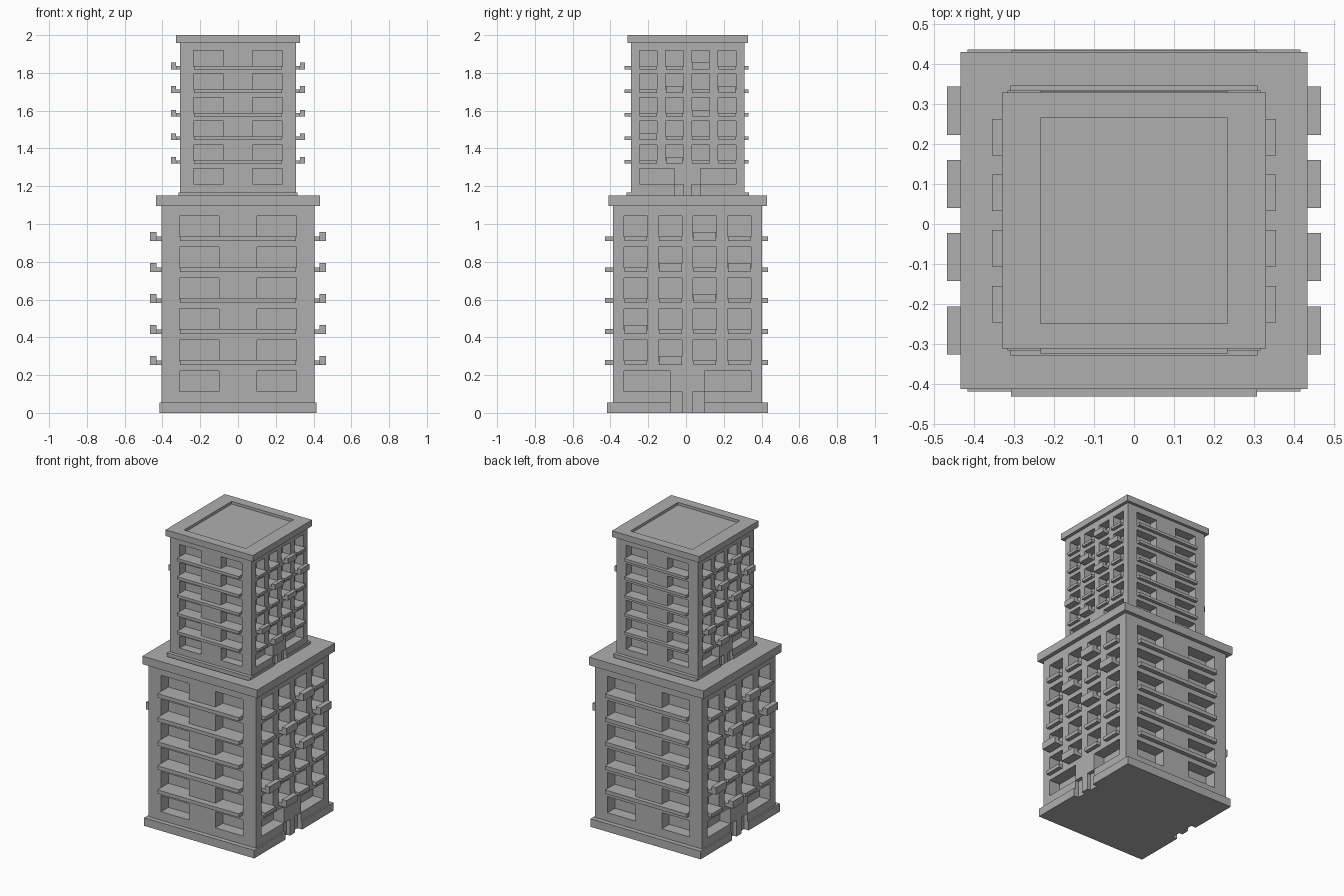
import bpy
import bmesh
from mathutils import Matrix

if "Cube" in bpy.data.objects:
    bpy.data.objects.remove(bpy.data.objects["Cube"])

concrete = bpy.data.materials.new("grey_concrete")
concrete.use_nodes = True
GREY = (0.43, 0.43, 0.43, 1)
concrete.diffuse_color = GREY
concrete.node_tree.nodes["Principled BSDF"].inputs["Base Color"].default_value = GREY

FLOOR = 0.164            # storey height
WALL_X, WALL_Y = 0.405, 0.395
DEPTH = 0.08             # window recess
COLUMNS = (-0.274, -0.091, 0.091, 0.274)
BOXES = {(0, 1), (1, 0), (2, 2), (3, 1), (3, 3), (4, 2)}   # (floor, column)
CENTRE_Y = 0.0085


def make(name, boxes):
    """One object from boxes given as (x0, x1, y0, y1, z0, z1)."""
    bm = bmesh.new()
    for x0, x1, y0, y1, z0, z1 in boxes:
        mid = Matrix.Translation(((x0 + x1) / 2, (y0 + y1) / 2, (z0 + z1) / 2))
        size = Matrix.Diagonal((x1 - x0, y1 - y0, z1 - z0, 1))
        bmesh.ops.create_cube(bm, size=1, matrix=mid @ size)
    mesh = bpy.data.meshes.new(name)
    bm.to_mesh(mesh)
    bm.free()
    mesh.materials.append(concrete)
    obj = bpy.data.objects.new(name, mesh)
    bpy.context.collection.objects.link(obj)
    return obj


def turned(boxes):
    """The boxes plus their copies turned half round the vertical axis."""
    return boxes + [(-b, -a, -d, -c, e, f) for a, b, c, d, e, f in boxes]


def carve(obj, cutter):
    mod = obj.modifiers.new("openings", 'BOOLEAN')
    mod.object = cutter
    mod.solver = 'EXACT'
    graph = bpy.context.evaluated_depsgraph_get()
    mesh = bpy.data.meshes.new_from_object(obj.evaluated_get(graph))
    obj.modifiers.clear()
    obj.data = mesh


def block(half_x, half_y, z0, z1):
    return (-half_x, half_x, -half_y, half_y, z0, z1)


def tower(prefix, scale, base):
    # Window openings on the long balcony faces and the side faces
    holes = []
    for i in range(6):
        z0, z1 = 0.112 + i * FLOOR, 0.222 + i * FLOOR
        for a, b in ((-0.31, -0.1), (0.1, 0.31)):
            holes.append((a, b, -WALL_Y - 0.1, -WALL_Y + DEPTH, z0, z1))
        if i == 0:
            spans = [(-0.336, -0.09), (0.09, 0.336)]
        else:
            spans = [(c - 0.062, c + 0.062) for c in COLUMNS]
        for a, b in spans:
            holes.append((WALL_X - DEPTH, WALL_X + 0.1, a, b, z0, z1))
    window_cutter = make("window_cutter", turned(holes))
    door_cutter = make("door_cutter", turned(
        [(WALL_X - 0.025, WALL_X + 0.1, -0.09, 0.09, -0.1, 0.111)]))
    roof_cutter = make("roof_cutter", [block(0.307, 0.337, 1.126, 1.3)])

    walls = make(prefix + "_walls", [block(WALL_X, WALL_Y, 0, 1.1)])
    plinth = make(prefix + "_plinth", [block(0.415, 0.4265, 0, 0.055)])
    cornice = make(prefix + "_cornice", [block(0.433, 0.42, 1.095, 1.15)])
    carve(walls, window_cutter)
    carve(walls, door_cutter)
    carve(plinth, door_cutter)
    carve(cornice, roof_cutter)
    for cutter in (window_cutter, door_cutter, roof_cutter):
        bpy.data.objects.remove(cutter)

    # Long balconies front and back, sills and box balconies on the sides
    long_slabs, sills, boxes = [], [], []
    for i in range(5):
        z = 0.254 + i * FLOOR
        long_slabs.append((-0.307, 0.307, -0.4385, -WALL_Y + 0.04, z, z + 0.025))
        long_slabs.append((-0.307, 0.307, WALL_Y - 0.04, 0.4245, z, z + 0.025))
        for j, c in enumerate(COLUMNS):
            a, b = c - 0.06, c + 0.06
            sills.append((WALL_X - 0.04, 0.433, a, b, z, z + 0.024))
            if (i, j) in BOXES:
                boxes.append((0.432, 0.466, a, b, z, z + 0.048))
    parts = [walls, plinth, cornice,
             make(prefix + "_long_balconies", long_slabs),
             make(prefix + "_window_sills", turned(sills)),
             make(prefix + "_balcony_boxes", turned(boxes)),
             make(prefix + "_door_posts", turned(
                 [(WALL_X - 0.05, WALL_X, -0.027, 0.027, 0, 0.112)]))]
    place = Matrix.Translation((0, CENTRE_Y, base)) @ Matrix.Scale(scale, 4)
    for part in parts:
        part.data.transform(place)


# The small tower stands on the recessed roof of the large one
tower("lower", 1, 0)
tower("upper", 0.76, 1.126)
